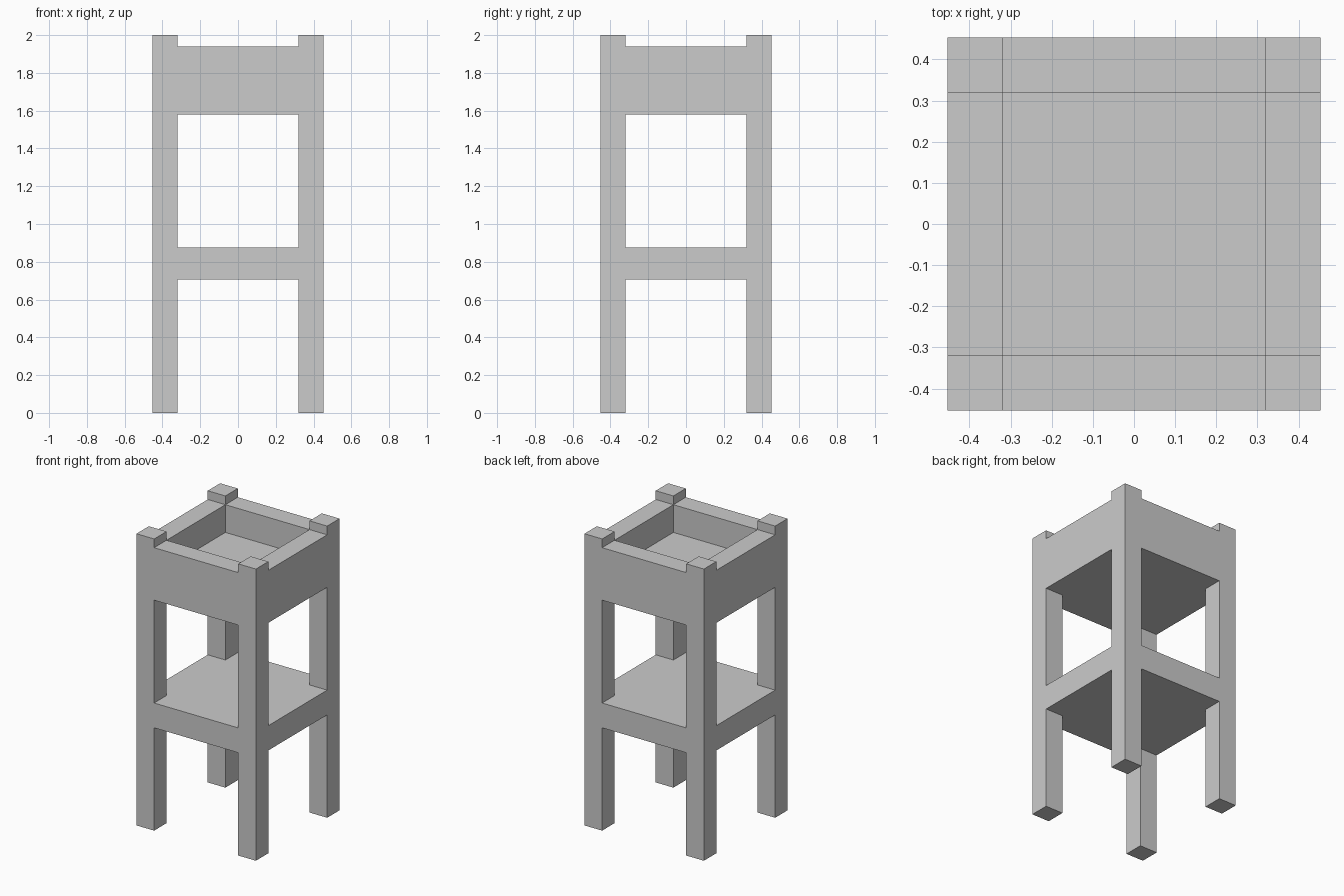
import bpy, bmesh

if "Cube" in bpy.data.objects:
    bpy.data.objects.remove(bpy.data.objects["Cube"])

OUT, INN = 0.453, 0.319          # outer half width, inner face of the legs
HEIGHT = 2.0
SHELF = (0.705, 0.875)           # lower shelf bottom and top
TRAY = (1.58, 1.75, 1.94)        # tray underside, tray floor, rim top


def prism(name, outline, z0, z1):
    """Extrude a flat outline from z0 up to z1."""
    bm = bmesh.new()
    face = bm.faces.new([bm.verts.new((x, y, z0)) for x, y in outline])
    ext = bmesh.ops.extrude_face_region(bm, geom=[face])
    top = [v for v in ext["geom"] if isinstance(v, bmesh.types.BMVert)]
    bmesh.ops.translate(bm, verts=top, vec=(0, 0, z1 - z0))
    bmesh.ops.recalc_face_normals(bm, faces=bm.faces)
    mesh = bpy.data.meshes.new(name)
    bm.to_mesh(mesh)
    bm.free()
    obj = bpy.data.objects.new(name, mesh)
    bpy.context.collection.objects.link(obj)
    return obj


def rect(x0, x1, y0, y1):
    x0, x1 = sorted((x0, x1))
    y0, y1 = sorted((y0, y1))
    return [(x0, y0), (x1, y0), (x1, y1), (x0, y1)]


# Four square corner legs, standing slightly proud of the tray rim
for sx, x_name in ((-1, "left"), (1, "right")):
    for sy, y_name in ((-1, "front"), (1, "back")):
        prism(f"{y_name}_{x_name}_leg",
              rect(sx * INN, sx * OUT, sy * INN, sy * OUT), 0, HEIGHT)

# Lower shelf: solid slab notched around the legs, flush with their outsides
quarter = [(OUT, INN), (INN, INN), (INN, OUT)]
cross = []
for _ in range(4):
    cross += quarter
    quarter = [(-y, x) for x, y in quarter]
prism("lower_shelf", cross, *SHELF)

# Sunken tray floor
prism("tray_floor", rect(-INN, INN, -INN, INN), TRAY[0], TRAY[1])

# Thick tray walls between the legs
for s, names in ((-1, ("left", "front")), (1, ("right", "back"))):
    prism(f"{names[0]}_tray_wall", rect(s * INN, s * OUT, -INN, INN), TRAY[0], TRAY[2])
    prism(f"{names[1]}_tray_wall", rect(-INN, INN, s * INN, s * OUT), TRAY[0], TRAY[2])
